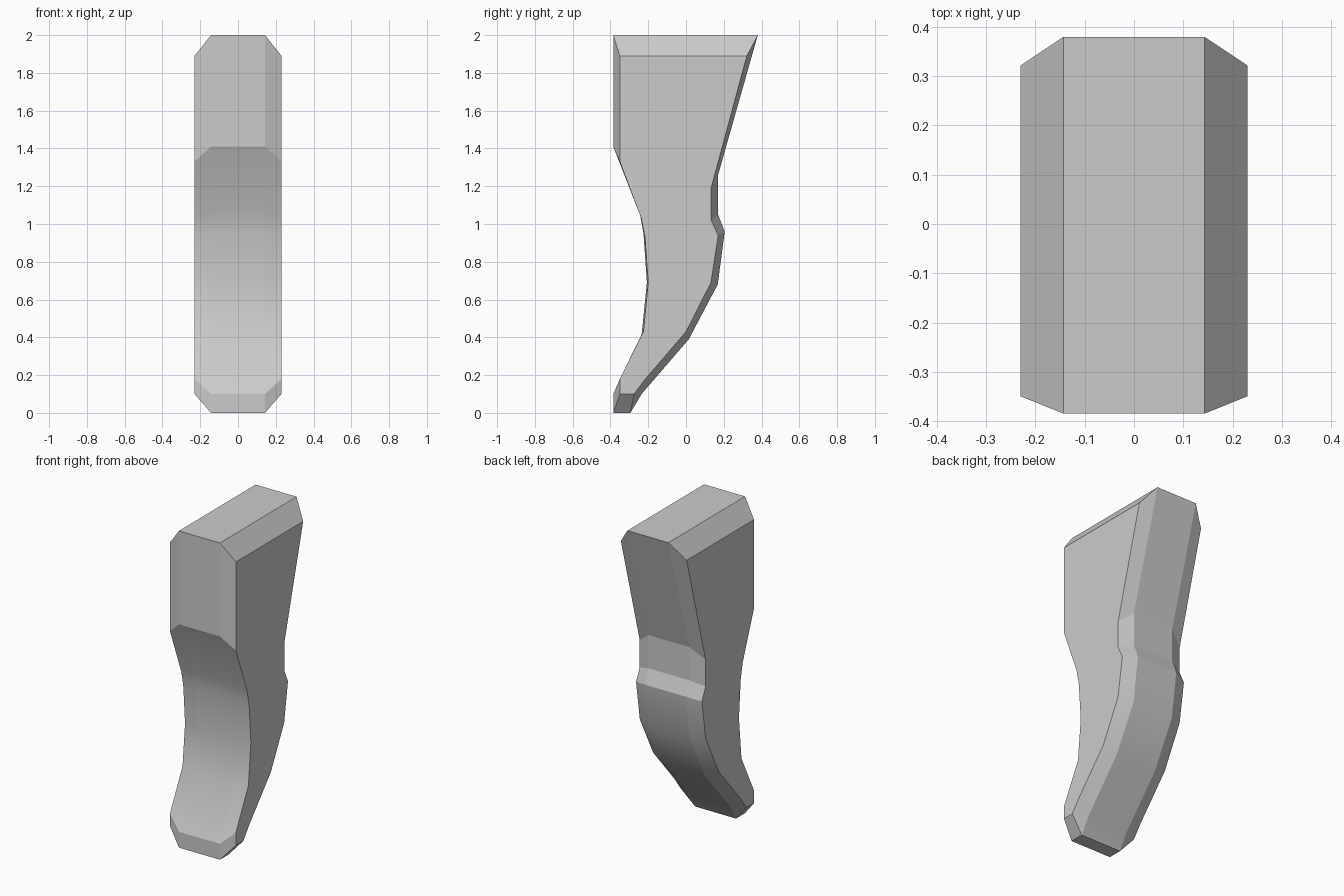
import bpy, bmesh

cube = bpy.data.objects.get("Cube")
if cube:
    bpy.data.objects.remove(cube, do_unlink=True)

# Side profile: outer (y, z), inset (y, z), whether the bend is smooth
PROFILE = [
    ((-0.385, 2.00), (-0.35, 1.89), False),
    ((-0.385, 1.41), (-0.35, 1.33), False),
    ((-0.245, 1.06), (-0.237, 1.03), True),
    ((-0.225, 0.95), (-0.217, 0.93), True),
    ((-0.207, 0.69), (-0.20, 0.69), True),
    ((-0.235, 0.415), (-0.225, 0.43), True),
    ((-0.385, 0.10), (-0.35, 0.18), False),
    ((-0.385, 0.00), (-0.35, 0.10), False),
    ((-0.295, 0.00), (-0.275, 0.10), False),
    ((-0.235, 0.10), (-0.215, 0.18), True),
    ((0.015, 0.39), (0.00, 0.43), True),
    ((0.168, 0.68), (0.132, 0.69), True),
    ((0.205, 0.96), (0.17, 0.94), False),
    ((0.17, 1.05), (0.133, 1.02), False),
    ((0.17, 1.26), (0.133, 1.19), False),
    ((0.38, 2.00), (0.322, 1.89), False),
]
HALF_WIDTH, HALF_CORE = 0.23, 0.143

# Layers across the width: inset side, two core outlines, inset side
bm = bmesh.new()
layers = []
for x, which in ((-HALF_WIDTH, 1), (-HALF_CORE, 0), (HALF_CORE, 0), (HALF_WIDTH, 1)):
    layers.append([bm.verts.new((x, *row[which])) for row in PROFILE])

# Flat sides and the bands that join the layers
bm.faces.new(layers[0])
bm.faces.new(layers[-1])
n = len(PROFILE)
for a, b in zip(layers, layers[1:]):
    for i in range(n):
        j = (i + 1) % n
        bm.faces.new((a[i], a[j], b[j], b[i]))
bmesh.ops.recalc_face_normals(bm, faces=bm.faces)

# Smooth only the gentle bends, keep every other edge crisp
for face in bm.faces:
    face.smooth = True
for edge in bm.edges:
    edge.smooth = False
for a, b in zip(layers, layers[1:]):
    for va, vb, row in zip(a, b, PROFILE):
        bm.edges.get((va, vb)).smooth = row[2]

mesh = bpy.data.meshes.new("curved_leg")
bm.to_mesh(mesh)
bm.free()
leg = bpy.data.objects.new("curved_leg", mesh)
bpy.context.collection.objects.link(leg)

# Plain grey
grey = bpy.data.materials.new("light_grey")
grey.use_nodes = True
colour = (0.6, 0.6, 0.6, 1.0)
grey.diffuse_color = colour
grey.node_tree.nodes["Principled BSDF"].inputs["Base Color"].default_value = colour
mesh.materials.append(grey)
